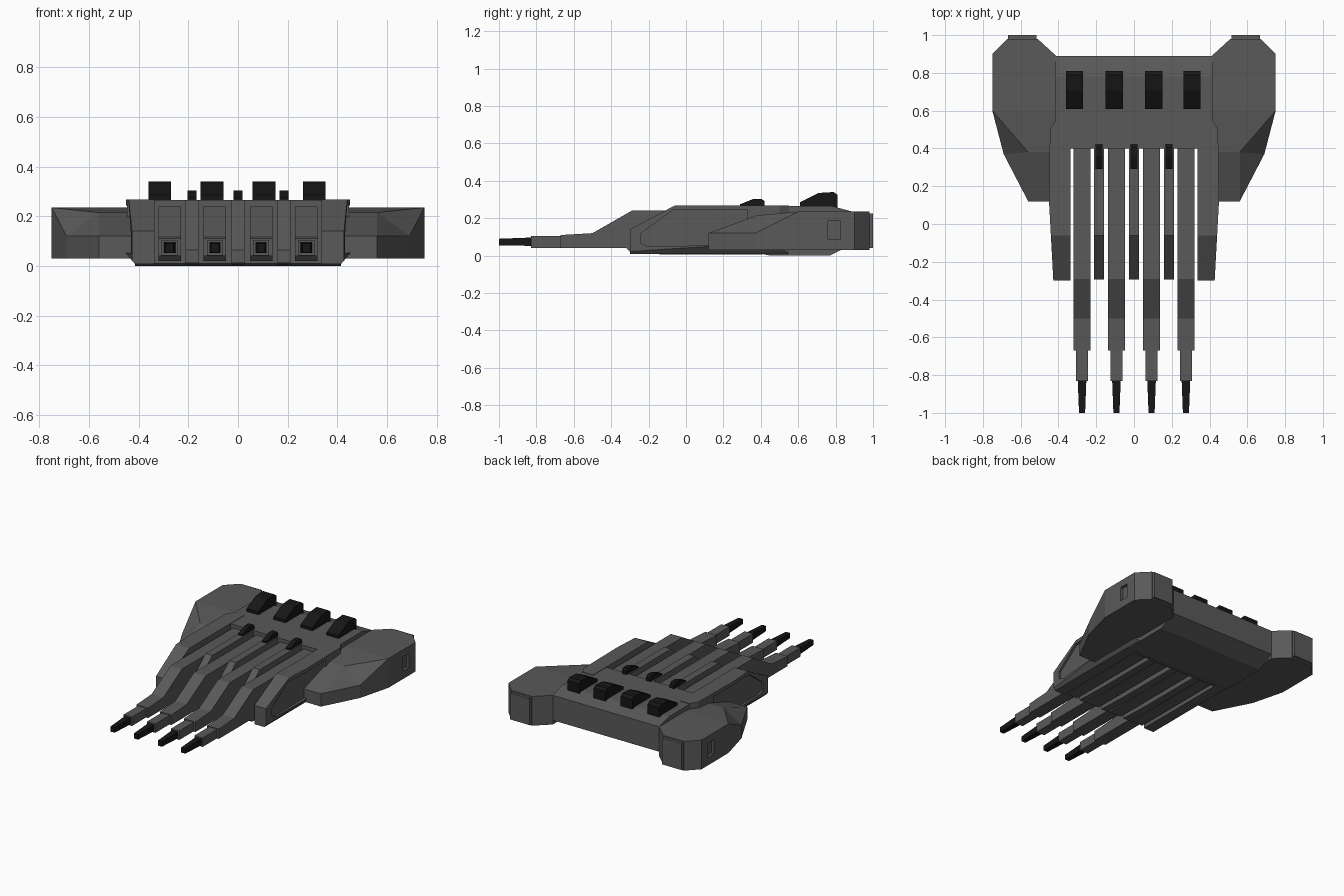
import bpy, bmesh
from mathutils import Vector

if "Cube" in bpy.data.objects:
    bpy.data.objects.remove(bpy.data.objects["Cube"])


def material(name, v):
    m = bpy.data.materials.new(name)
    m.diffuse_color = (v, v, v, 1)
    m.use_nodes = True
    m.node_tree.nodes["Principled BSDF"].inputs["Base Color"].default_value = m.diffuse_color
    return m


GREY = material("grey_armour", 0.1)
BLACK = material("black_metal", 0.008)


def finish(name, bm, mat):
    bmesh.ops.recalc_face_normals(bm, faces=bm.faces)
    me = bpy.data.meshes.new(name)
    bm.to_mesh(me)
    bm.free()
    me.materials.append(mat)
    ob = bpy.data.objects.new(name, me)
    bpy.context.collection.objects.link(ob)
    return ob


def prism_bm(pts, axis, lo, hi):
    """Extrude a (y,z) profile along x, or an (x,y) plan along z."""
    bm = bmesh.new()
    if axis == 'x':
        vs = [bm.verts.new((lo, a, b)) for a, b in pts]
        step = (hi - lo, 0, 0)
    else:
        vs = [bm.verts.new((a, b, lo)) for a, b in pts]
        step = (0, 0, hi - lo)
    ext = bmesh.ops.extrude_face_region(bm, geom=[bm.faces.new(vs)], use_keep_orig=True)
    bmesh.ops.translate(bm, vec=step, verts=[v for v in ext['geom'] if isinstance(v, bmesh.types.BMVert)])
    return bm


def profile(name, pts, cx, width, mat=GREY):
    return finish(name, prism_bm(pts, 'x', cx - width / 2, cx + width / 2), mat)


def box(name, x0, x1, y0, y1, z0, z1, mat=GREY):
    return finish(name, prism_bm([(x0, y0), (x1, y0), (x1, y1), (x0, y1)], 'z', z0, z1), mat)


def cut(ob, cutter):
    m = ob.modifiers.new("recess", 'BOOLEAN')
    m.operation, m.solver, m.object = 'DIFFERENCE', 'EXACT', cutter
    bpy.context.view_layer.objects.active = ob
    bpy.ops.object.modifier_apply(modifier=m.name)
    bpy.data.objects.remove(cutter)


def slice_off(bm, co, no):
    bmesh.ops.bisect_plane(bm, geom=bm.verts[:] + bm.edges[:] + bm.faces[:], plane_co=co,
                           plane_no=no, clear_outer=True)
    bmesh.ops.holes_fill(bm, edges=[e for e in bm.edges if e.is_boundary])


def mirrored(bm, side):
    if side < 0:
        bmesh.ops.scale(bm, vec=(-1, 1, 1), verts=bm.verts)
    return bm


# Rear hull block
profile("rear_hull", [(0.4, 0.01), (0.4, 0.265), (0.78, 0.265), (0.89, 0.235), (0.89, 0.06),
                      (0.77, 0.0), (0.45, 0.0)], 0, 0.83)

# Four long barrels, stepped, with tapered black muzzles
for i, cx in enumerate((-0.275, -0.093, 0.093, 0.275)):
    profile(f"barrel_housing_{i}", [(-0.67, 0.04), (-0.67, 0.11), (-0.5, 0.12), (-0.29, 0.24),
                                    (0.41, 0.24), (0.41, 0.02), (-0.3, 0.02), (-0.32, 0.04)], cx, 0.09)
    box(f"barrel_sleeve_{i}", cx - 0.032, cx + 0.032, -0.83, -0.66, 0.042, 0.105)
    bm = prism_bm([(-1, 0.055), (-1, 0.09), (-0.82, 0.097), (-0.82, 0.052)], 'x', cx - 0.023, cx + 0.023)
    for v in bm.verts:
        if v.co.y < -0.9:
            v.co.x = cx + (v.co.x - cx) * 0.7
    finish(f"muzzle_{i}", bm, BLACK)

# Ribs between the barrels, each with a small black sight
for i, cx in enumerate((-0.185, 0, 0.185)):
    profile(f"rib_{i}", [(-0.295, 0.012), (-0.295, 0.065), (-0.06, 0.265), (0.41, 0.265),
                         (0.41, 0.005), (-0.07, 0.005)], cx, 0.053)
    profile(f"small_sight_{i}", [(0.29, 0.26), (0.29, 0.275), (0.36, 0.303), (0.405, 0.303),
                                 (0.42, 0.29), (0.42, 0.26)], cx, 0.035, BLACK)

# Large black blocks on the rear deck
for i, cx in enumerate((-0.315, -0.105, 0.105, 0.307)):
    profile(f"rear_block_{i}", [(0.61, 0.26), (0.61, 0.285), (0.71, 0.335), (0.79, 0.34),
                                (0.81, 0.325), (0.81, 0.25)], cx, 0.092, BLACK)

# Pod outline seen from above, with top heights; last point is the inner ridge corner
POD = [(0.41, 0.12, 0.12), (0.56, 0.12, 0.12), (0.69, 0.37, 0.12), (0.75, 0.6, 0.235),
       (0.75, 0.9, 0.235), (0.67, 0.98, 0.235), (0.51, 0.98, 0.235), (0.412, 0.89, 0.235),
       (0.41, 0.6, 0.235), (0.41, 0.38, 0.215), (0.56, 0.38, 0.215)]
POD_TOP = [(0, 1, 10, 9), (1, 2, 10), (2, 3, 10), (9, 10, 3, 8), (8, 3, 4, 5, 6, 7)]

for side, tag in ((1, "right"), (-1, "left")):
    # Side hull wall with sloped nose, bottom chamfer and recessed panel
    bm = prism_bm([(0.337, -0.3), (0.427, -0.3), (0.45, 0.12), (0.445, 0.5), (0.415, 0.55),
                   (0.337, 0.55)], 'z', 0.008, 0.268)
    slice_off(bm, Vector((0, -0.06, 0.268)), Vector((0, -0.128, 0.24)))
    slice_off(bm, Vector((0.415, 0, 0.008)), Vector((0.035, 0, -0.03)))
    wall = finish(f"side_wall_{tag}", mirrored(bm, side), GREY)
    bm = prism_bm([(-0.24, 0.065), (-0.24, 0.12), (-0.07, 0.243), (0.33, 0.243), (0.33, 0.06),
                   (-0.2, 0.048)], 'x', 0.425, 0.6)
    for v in bm.verts:
        v.co.x += 0.03 * v.co.y
    cut(wall, finish("panel_cutter", mirrored(bm, side), GREY))

    # Engine pod with faceted front
    bm = bmesh.new()
    top = [bm.verts.new(p) for p in POD]
    low = [bm.verts.new((x, y, 0.03)) for x, y, _ in POD[:10]]
    for f in POD_TOP:
        bm.faces.new([top[k] for k in f])
    for k in range(10):
        n = (k + 1) % 10
        bm.faces.new((low[k], low[n], top[n], top[k]))
    bm.faces.new(low[::-1])
    pod = finish(f"pod_{tag}", mirrored(bm, side), GREY)
    x0, x1 = sorted((side * 0.73, side * 0.8))
    cut(pod, box("slot_cutter", x0, x1, 0.76, 0.825, 0.085, 0.185))

    # Rear cap of the pod
    x0, x1 = sorted((side * 0.515, side * 0.667))
    box(f"pod_cap_{tag}", x0, x1, 0.97, 1.0, 0.04, 0.225)
